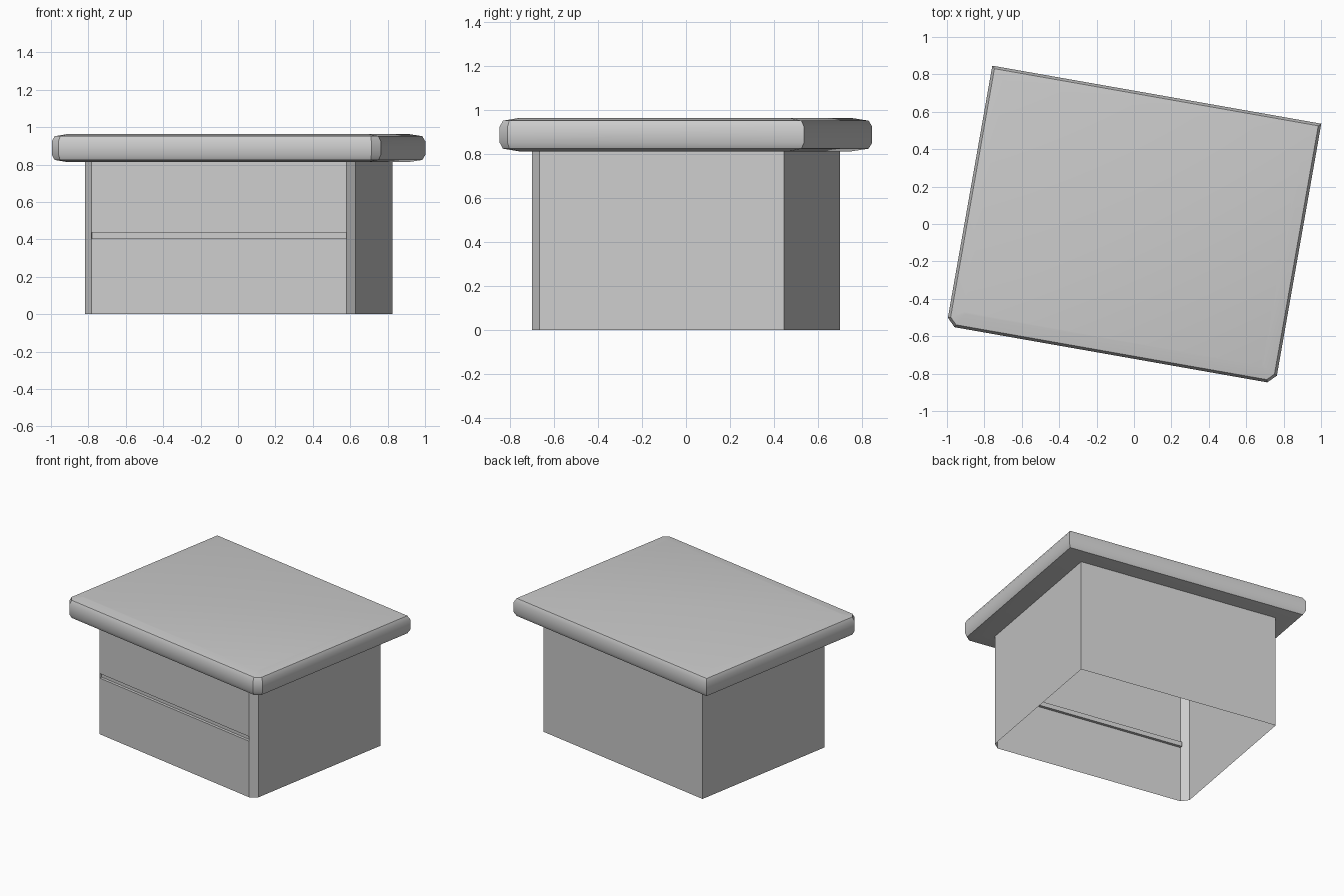
import bpy
import bmesh
import math

if "Cube" in bpy.data.objects:
    bpy.data.objects.remove(bpy.data.objects["Cube"])

TURN = math.radians(-10)

grey = bpy.data.materials.new("plain grey")
grey.use_nodes = True
COLOUR = (0.6, 0.6, 0.6, 1)
grey.diffuse_color = COLOUR
grey.node_tree.nodes["Principled BSDF"].inputs["Base Color"].default_value = COLOUR


def outline(half_w, front, back, cut):
    """Counter-clockwise rectangle whose two front corners are cut off."""
    return [(-half_w + cut, front), (half_w - cut, front), (half_w, front + cut),
            (half_w, back), (-half_w, back), (-half_w, front + cut)]


def finish(bm, name, angle):
    mesh = bpy.data.meshes.new(name)
    bm.to_mesh(mesh)
    bm.free()
    mesh.materials.append(grey)
    obj = bpy.data.objects.new(name, mesh)
    bpy.context.collection.objects.link(obj)
    obj.rotation_euler.z = TURN
    bpy.ops.object.select_all(action="DESELECT")
    obj.select_set(True)
    bpy.context.view_layer.objects.active = obj
    bpy.ops.object.shade_smooth_by_angle(angle=math.radians(angle))
    return obj


# Table top: cut-corner outline stacked along a rounded rim profile (inset, height)
rim = [(0.08, 0.813), (0.014, 0.825), (0, 0.852),
       (0, 0.925), (0.014, 0.952), (0.08, 0.964)]
bm = bmesh.new()
rings = []
for inset, z in rim:
    cut = max(0.044 - 0.586 * inset, 0.01)
    loop = outline(0.893 - inset, -0.71 + inset, 0.702 - inset, cut)
    rings.append([bm.verts.new((x, y, z)) for x, y in loop])
for low, high in zip(rings, rings[1:]):
    for i in range(len(low)):
        j = (i + 1) % len(low)
        bm.faces.new((low[i], low[j], high[j], high[i]))
bm.faces.new(rings[-1])
bm.faces.new(rings[0][::-1])
finish(bm, "table_top", 35)

# Cabinet: thin open-bottomed walls, with a groove across the front
HEIGHT, FRONT, DEPTH = 0.815, -0.589, 0.02
GROOVE_LOW, GROOVE_HIGH = 0.405, 0.438
loop = outline(0.735, FRONT, 0.582, 0.043)
bm = bmesh.new()


def face(*points):
    bm.faces.new([bm.verts.new(p) for p in points])


for (ax, ay), (bx, by) in zip(loop[1:], loop[2:] + loop[:1]):
    face((ax, ay, 0), (bx, by, 0), (bx, by, HEIGHT), (ax, ay, HEIGHT))

# Front panel swept from its grooved section
left, right = loop[0][0], loop[1][0]
groove = [(FRONT, GROOVE_LOW), (FRONT + DEPTH, GROOVE_LOW),
          (FRONT + DEPTH, GROOVE_HIGH), (FRONT, GROOVE_HIGH)]
section = [(FRONT, 0)] + groove + [(FRONT, HEIGHT)]
for a, b in zip(section, section[1:]):
    face((left, *a), (right, *a), (right, *b), (left, *b))
face(*[(left, *p) for p in groove])
face(*[(right, *p) for p in reversed(groove)])
bmesh.ops.remove_doubles(bm, verts=bm.verts, dist=0.0001)
finish(bm, "cabinet", 30)
